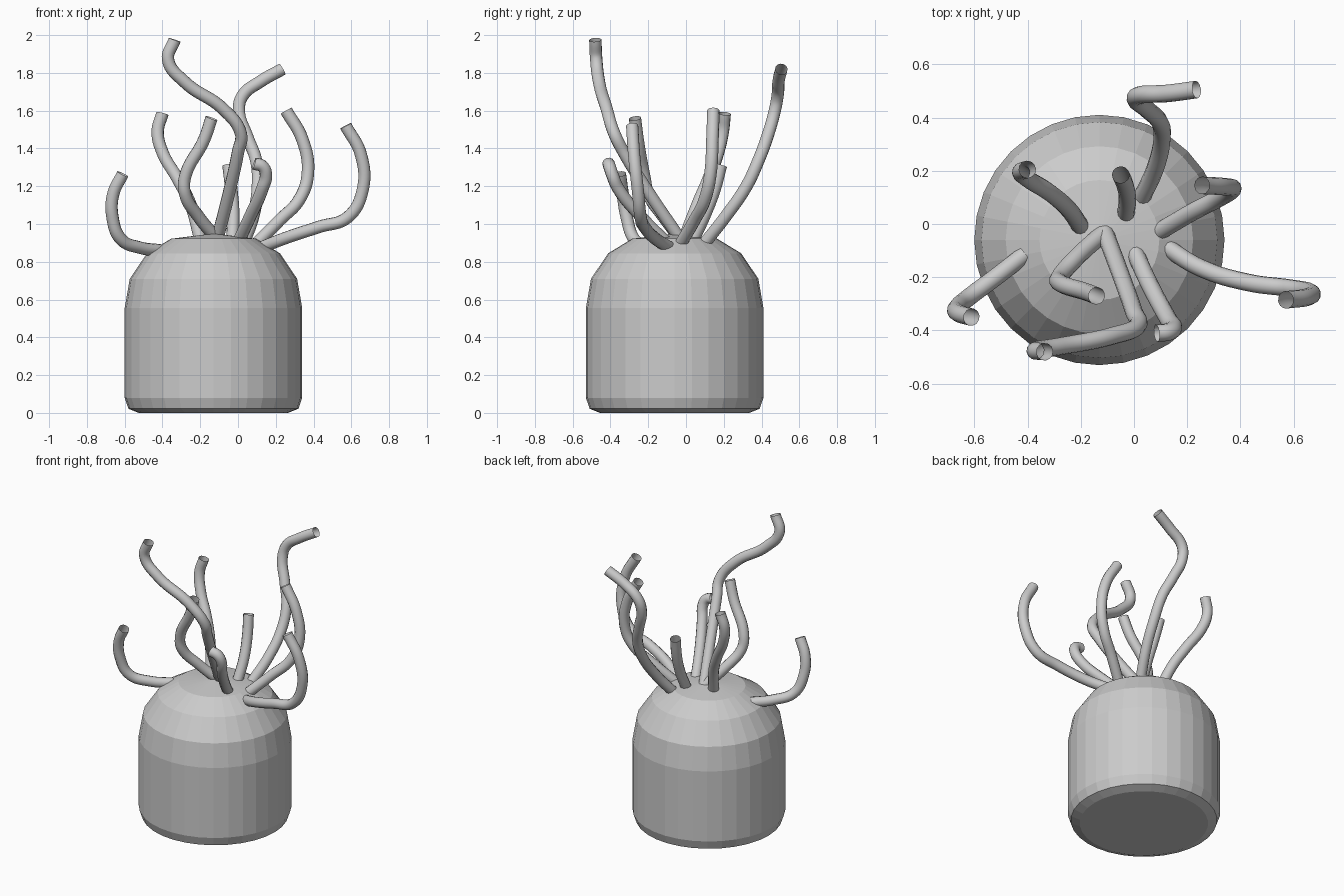
import bpy, bmesh, math

if "Cube" in bpy.data.objects:
    bpy.data.objects.remove(bpy.data.objects["Cube"])

grey = bpy.data.materials.new("plain_grey")
grey.diffuse_color = (0.6, 0.6, 0.6, 1)
grey.use_nodes = True
grey.node_tree.nodes["Principled BSDF"].inputs["Base Color"].default_value = grey.diffuse_color
CX, CY, SIDES, TUBE_R = -0.13, -0.06, 32, 0.033


def link(obj):
    bpy.context.collection.objects.link(obj)
    return obj


# Domed body: a lathed profile of (radius, height) rings with flat facets
profile = [(0.395, 0), (0.45, 0.022), (0.47, 0.08), (0.47, 0.555),
           (0.443, 0.71), (0.352, 0.845), (0.225, 0.922)]
bm = bmesh.new()
rings = [[bm.verts.new((CX + r * math.cos(math.tau * i / SIDES),
                        CY + r * math.sin(math.tau * i / SIDES), z))
          for i in range(SIDES)] for r, z in profile]
for low, high in zip(rings, rings[1:]):
    for i in range(SIDES):
        j = (i + 1) % SIDES
        bm.faces.new((low[i], low[j], high[j], high[i]))
bm.faces.new(rings[0][::-1])
tip = bm.verts.new((CX, CY, 0.95))
for i in range(SIDES):
    bm.faces.new((rings[-1][i], rings[-1][(i + 1) % SIDES], tip))
mesh = bpy.data.meshes.new("body")
bm.to_mesh(mesh)
bm.free()
mesh.materials.append(grey)
link(bpy.data.objects.new("body", mesh))


# Tentacles: open-ended round tubes along smooth paths
def tentacle(name, points):
    curve = bpy.data.curves.new(name, 'CURVE')
    curve.dimensions = '3D'
    curve.bevel_depth = TUBE_R
    curve.bevel_resolution = 4
    curve.resolution_u = 8
    curve.use_fill_caps = False
    spline = curve.splines.new('BEZIER')
    spline.bezier_points.add(len(points) - 1)
    for bp, co in zip(spline.bezier_points, points):
        bp.co = co
        bp.handle_left_type = bp.handle_right_type = 'AUTO'
    curve.materials.append(grey)
    link(bpy.data.objects.new(name, curve))


tentacle("tall_front_tentacle", [
    (-.11, -.03, .92), (-.05, -.19, 1.155), (0, -.33, 1.38), (.015, -.38, 1.48),
    (-.08, -.42, 1.61), (-.28, -.46, 1.75), (-.37, -.475, 1.87), (-.335, -.48, 1.975)])
tentacle("front_left_tentacle", [
    (-.11, -.03, .92), (-.21, -.12, 1.04), (-.28, -.2, 1.16),
    (-.28, -.22, 1.25), (-.18, -.255, 1.445), (-.14, -.27, 1.56)])
tentacle("short_front_tentacle", [
    (0, -.1, .9), (.06, -.23, 1.03), (.13, -.36, 1.19),
    (.148, -.39, 1.26), (.13, -.405, 1.305), (.085, -.41, 1.32)])
tentacle("right_tentacle", [
    (.11, -.08, .87), (.25, -.165, .925), (.43, -.22, .985), (.58, -.24, 1.035),
    (.66, -.255, 1.18), (.65, -.275, 1.37), (.57, -.285, 1.52)])
tentacle("left_tentacle", [
    (-.41, -.115, .86), (-.52, -.2, .875), (-.62, -.275, .92),
    (-.665, -.315, 1.04), (-.66, -.335, 1.16), (-.61, -.35, 1.265)])
tentacle("back_right_tentacle", [
    (.1, -.025, .9), (.22, .045, 1.02), (.325, .1, 1.13),
    (.37, .13, 1.27), (.34, .14, 1.45), (.255, .145, 1.6)])
tentacle("back_left_tentacle", [
    (-.2, -.01, .92), (-.25, .06, 1.1), (-.32, .12, 1.24),
    (-.4, .17, 1.38), (-.425, .195, 1.49), (-.4, .205, 1.585)])
tentacle("short_back_tentacle", [
    (-.03, .04, .92), (-.025, .1, 1.05), (-.035, .15, 1.18), (-.05, .185, 1.31)])
tentacle("tall_back_tentacle", [
    (.03, .1, .9), (.08, .21, 1.04), (.105, .32, 1.2), (.095, .385, 1.34),
    (.05, .43, 1.46), (.005, .47, 1.6), (.025, .485, 1.68), (.12, .49, 1.755),
    (.235, .505, 1.82)])
